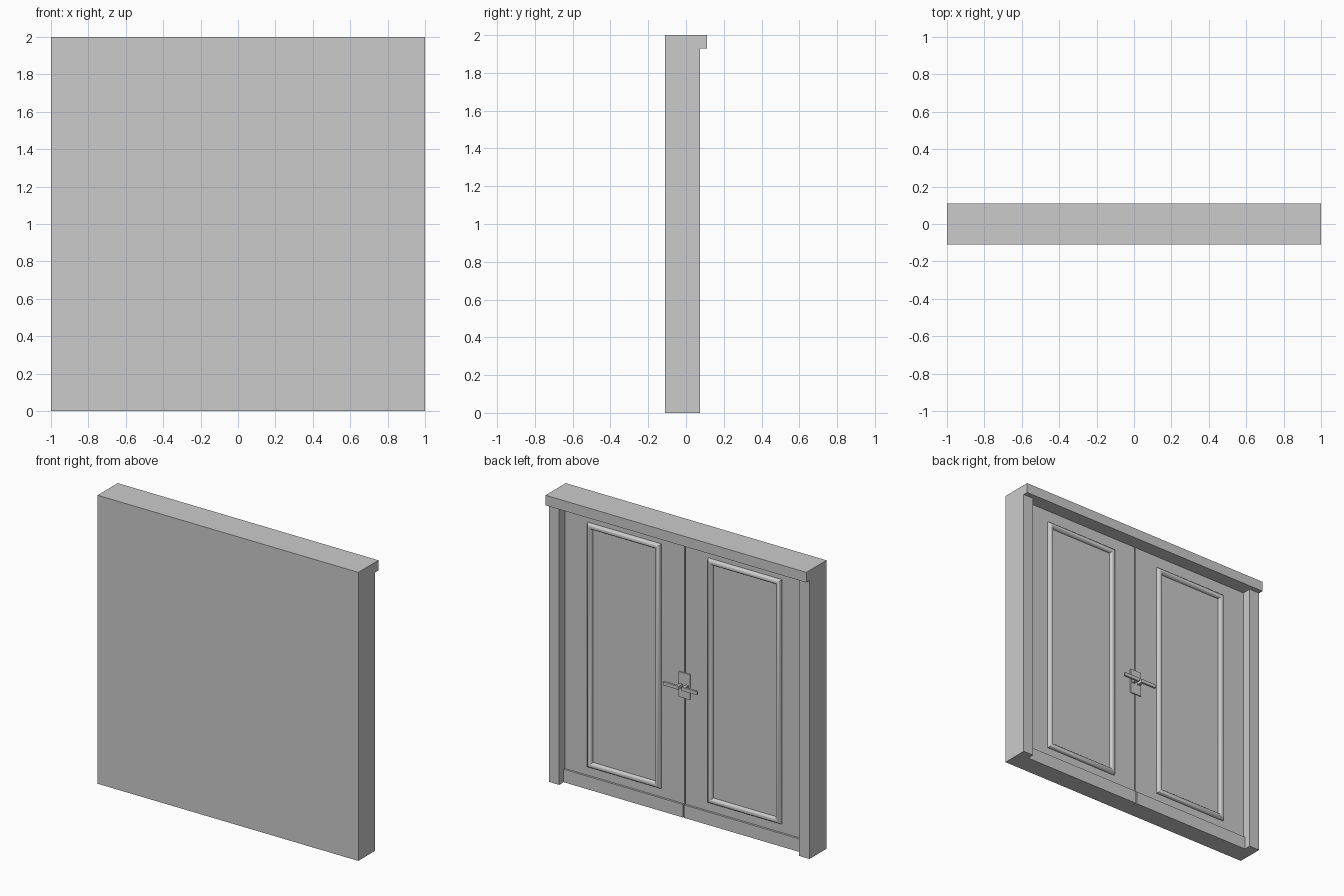
import bpy
import bmesh
import math

cube = bpy.data.objects.get("Cube")
if cube:
    bpy.data.objects.remove(cube, do_unlink=True)

# Single painted finish
paint = bpy.data.materials.new("light_grey_paint")
paint.use_nodes = True
GREY = (0.6, 0.6, 0.6, 1)
paint.diffuse_color = GREY
paint.node_tree.nodes["Principled BSDF"].inputs["Base Color"].default_value = GREY

OPENING = 0.92    # half width between the jambs
HEAD = 1.93       # underside of the lintel
DOOR_Y = 0.012    # face of the door leaves
REBATE_Y = -0.02  # bottom of the recess
GAP = 0.004       # half the gap between the leaves


def finish(name, bm):
    bmesh.ops.recalc_face_normals(bm, faces=bm.faces)
    mesh = bpy.data.meshes.new(name)
    bm.to_mesh(mesh)
    bm.free()
    mesh.materials.append(paint)
    obj = bpy.data.objects.new(name, mesh)
    bpy.context.collection.objects.link(obj)
    return obj


def box(name, x, y, z):
    bm = bmesh.new()
    bmesh.ops.create_cube(bm, size=1)
    for v in bm.verts:
        for axis, (low, high) in enumerate((x, y, z)):
            v.co[axis] = low if v.co[axis] < 0 else high
    return finish(name, bm)


def span(side, a, b):
    return sorted((side * a, side * b))


# Surround: stepped side profile swept across the width
def make_surround():
    profile = [(-0.11, 0), (0.075, 0), (0.075, HEAD), (0.11, HEAD), (0.11, 2), (-0.11, 2)]
    bm = bmesh.new()
    face = bm.faces.new([bm.verts.new((-1, y, z)) for y, z in profile])
    swept = bmesh.ops.extrude_face_region(bm, geom=[face])["geom"]
    moved = [g for g in swept if isinstance(g, bmesh.types.BMVert)]
    bmesh.ops.translate(bm, verts=moved, vec=(2, 0, 0))
    return finish("door_surround", bm)


surround = make_surround()
cutter = box("opening_cutter", (-OPENING, OPENING), (REBATE_Y, 0.09), (-0.1, HEAD))
cutter.hide_render = True
cutter.hide_viewport = True
cut = surround.modifiers.new("opening", "BOOLEAN")
cut.operation = "DIFFERENCE"
cut.solver = "EXACT"
cut.object = cutter


# Rounded moulding: half-round section carried round a mitred rectangle
def moulding(name, x, z, width, height, steps=8):
    bm = bmesh.new()
    rings = []
    for i in range(steps + 1):
        angle = math.pi * i / steps
        inset = width * (1 - math.cos(angle)) / 2
        y = DOOR_Y - 0.002 + height * math.sin(angle)
        x0, x1 = x[0] + inset, x[1] - inset
        z0, z1 = z[0] + inset, z[1] - inset
        corners = ((x0, z0), (x1, z0), (x1, z1), (x0, z1))
        rings.append([bm.verts.new((cx, y, cz)) for cx, cz in corners])
    for a, b in zip(rings, rings[1:] + rings[:1]):
        for k in range(4):
            n = (k + 1) % 4
            bm.faces.new((a[k], a[n], b[n], b[k]))
    obj = finish(name, bm)
    bpy.ops.object.select_all(action="DESELECT")
    obj.select_set(True)
    bpy.context.view_layer.objects.active = obj
    bpy.ops.object.shade_smooth_by_angle(angle=math.radians(40))
    return obj


# Matching leaves with kick plates, mouldings and levers
for side, label in ((1, "left"), (-1, "right")):
    leaf = span(side, GAP, OPENING)
    box(label + "_door_leaf", leaf, (REBATE_Y, DOOR_Y), (0, HEAD))
    box(label + "_kick_plate", leaf, (DOOR_Y, 0.026), (0, 0.09))
    moulding(label + "_panel_moulding", span(side, 0.18, 0.744), (0.15, 1.845), 0.04, 0.025)
    box(label + "_lever_stem", span(side, 0.012, 0.032), (DOOR_Y, 0.056), (0.9, 0.922))
    box(label + "_lever", span(side, 0.01, 0.13), (0.052, 0.066), (0.899, 0.923))

# Shared lock plate over the meeting edge
box("lock_plate", (-0.043, 0.043), (DOOR_Y - 0.002, 0.02), (0.825, 1.0))
